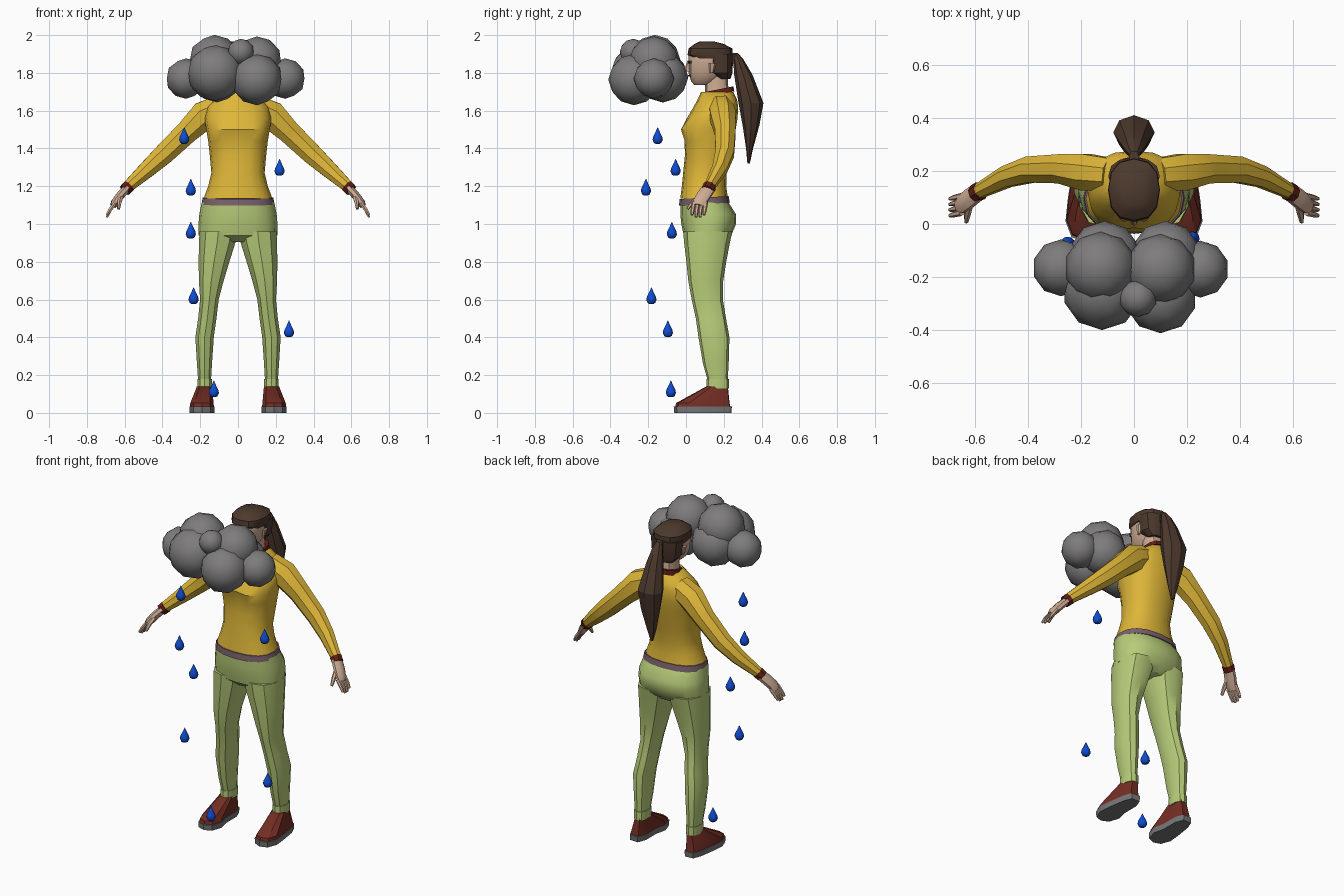
import bpy, bmesh, math
from mathutils import Vector


def mat(name, r, g, b):
    lin = [((c / 255 + 0.055) / 1.055) ** 2.4 if c > 10 else c / 255 / 12.92 for c in (r, g, b)]
    m = bpy.data.materials.new(name)
    m.diffuse_color = (*lin, 1)
    return m


CLOUD = mat("cloud_grey", 126, 124, 124)
YELLOW = mat("sweater_yellow", 222, 182, 56)
GREEN = mat("trouser_green", 183, 204, 121)
SKIN = mat("skin", 206, 172, 148)
HAIR = mat("hair_brown", 76, 57, 45)
SHOE = mat("shoe_red", 116, 46, 36)
CUFF = mat("cuff_red", 100, 30, 22)
BELT = mat("belt_mauve", 122, 97, 108)
SOLE = mat("sole_grey", 118, 118, 120)
BLUE = mat("rain_blue", 16, 76, 208)


def finish(name, bm, material, angle=35):
    bmesh.ops.recalc_face_normals(bm, faces=bm.faces)
    me = bpy.data.meshes.new(name)
    bm.to_mesh(me)
    bm.free()
    me.materials.append(material)
    ob = bpy.data.objects.new(name, me)
    bpy.context.collection.objects.link(ob)
    bpy.ops.object.select_all(action='DESELECT')
    ob.select_set(True)
    bpy.context.view_layer.objects.active = ob
    if angle:
        bpy.ops.object.shade_smooth_by_angle(angle=math.radians(angle))
    return ob


def loft(name, rings, material, side=1, angle=35):
    """Skin a stack of equal-length rings and cap both ends."""
    bm = bmesh.new()
    vs = [[bm.verts.new((p[0] * side, p[1], p[2])) for p in r] for r in rings]
    n = len(rings[0])
    for a, b in zip(vs, vs[1:]):
        for i in range(n):
            j = (i + 1) % n
            bm.faces.new((a[i], a[j], b[j], b[i]))
    bm.faces.new(vs[0])
    bm.faces.new(vs[-1])
    return finish(name, bm, material, angle)


def ring(z, x0, x1, y0, y1, n=12, p=0.85, tilt=0.0):
    """Horizontal rounded ring filling the given x and y extents."""
    cx, cy, hx, hy = (x0 + x1) / 2, (y0 + y1) / 2, (x1 - x0) / 2, (y1 - y0) / 2
    out = []
    for i in range(n):
        a = 2 * math.pi * i / n
        s, c = math.sin(a), math.cos(a)
        dy = -hy * math.copysign(abs(c) ** p, c)
        out.append(Vector((cx + hx * math.copysign(abs(s) ** p, s), cy + dy, z + tilt * dy)))
    return out


def sym(rows, **k):
    return [ring(z, -h, h, y0, y1, **k) for z, h, y0, y1 in rows]


def tube(name, pts, material, side=1, n=8, flat=1.0):
    """Tube through (x, y, z, radius) points; flat scales the y thickness."""
    P = [Vector(p[:3]) for p in pts]
    rings = []
    for i, p in enumerate(P):
        d = (P[min(i + 1, len(P) - 1)] - P[max(i - 1, 0)]).normalized()
        u = d.cross(Vector((0, 1, 0))).normalized()
        w = u.cross(d)
        r = pts[i][3]
        rings.append([p + u * r * math.cos(t) + w * r * flat * math.sin(t)
                      for t in (2 * math.pi * (k + .5) / n for k in range(n))])
    return loft(name, rings, material, side)


# Storm cloud: overlapping balls (x, y, z, radius)
for i, (x, y, z, r) in enumerate([
        (-.12, -.25, 1.80, .148), (.10, -.275, 1.765, .135), (-.275, -.165, 1.77, .106),
        (.25, -.17, 1.77, .106), (-.125, -.165, 1.865, .135), (.10, -.17, 1.86, .132),
        (.015, -.28, 1.91, .07), (-.11, -.125, 1.78, .135), (.12, -.12, 1.775, .13)]):
    bm = bmesh.new()
    bmesh.ops.create_icosphere(bm, subdivisions=2, radius=r * 1.01)
    bmesh.ops.translate(bm, verts=bm.verts, vec=(x, y, z))
    finish(f"cloud_puff_{i}", bm, CLOUD, 60)

# Raindrops
for i, (x, y, z) in enumerate([
        (-.285, -.15, 1.468), (.22, -.055, 1.30), (-.25, -.212, 1.195), (-.25, -.075, .967),
        (-.235, -.183, .62), (.27, -.096, .445), (-.128, -.08, .127)]):
    prof = [(-.044, .010), (-.038, .020), (-.022, .027), (-.006, .024), (.016, .013), (.044, .001)]
    loft(f"raindrop_{i}", [ring(z + dz, x - r, x + r, y - r, y + r, p=1) for dz, r in prof], BLUE, angle=50)

# Hips, belt and sweater body: (z, half width, front y, back y)
loft("hips", sym([(.905, .12, .03, .20), (.94, .208, -.012, .24), (1.0, .209, -.025, .265),
                  (1.05, .205, -.03, .265), (1.115, .192, -.03, .225)], n=16), GREEN)
loft("belt", sym([(1.105, .193, -.037, .232), (1.14, .187, -.034, .226)], n=16, tilt=.06), BELT)
torso = loft("sweater", sym([
    (1.135, .182, -.03, .222), (1.20, .158, -.022, .213), (1.27, .141, -.015, .215),
    (1.36, .149, -.006, .232), (1.44, .158, -.016, .25), (1.50, .168, -.036, .263),
    (1.56, .178, .005, .273), (1.62, .165, .04, .276), (1.66, .125, .062, .27),
    (1.70, .07, .08, .25)], n=16), YELLOW, angle=40)
for v in torso.data.vertices:  # dip between the bust
    if abs(v.co.x) < .02 and v.co.y < .02 and 1.42 < v.co.z < 1.54:
        v.co.y += .022
loft("collar", sym([(1.685, .074, .078, .256), (1.712, .068, .085, .25)], tilt=.2), CUFF)

# Neck, head, nose and eyes
loft("neck", sym([(1.66, .06, .10, .235), (1.74, .052, .10, .222), (1.80, .055, .10, .22)], n=10), SKIN)
loft("head", sym([(1.735, .028, .045, .12), (1.755, .052, .027, .17), (1.80, .074, .014, .21),
                  (1.85, .083, .014, .23), (1.90, .086, .012, .235), (1.94, .07, .03, .22)]), SKIN)
loft("nose", sym([(1.808, .014, -.004, .03), (1.822, .013, -.008, .03), (1.865, .006, .008, .03)], n=6), SKIN, angle=0)
loft("mouth", sym([(1.781, .022, .012, .04), (1.79, .026, .009, .04)], n=8), CUFF)
for s, label in ((1, "left"), (-1, "right")):
    loft(f"{label}_eye", [ring(1.85, .024, .05, .012, .04, n=6), ring(1.863, .02, .052, .008, .04, n=6)], HAIR, s)
    loft(f"{label}_ear", [ring(1.80, .07, .084, .125, .145, n=6), ring(1.85, .075, .096, .12, .16, n=6)], SKIN, s)

# Hair: crown, back of head, tie and ponytail
loft("hair_crown", sym([(1.875, .092, .03, .242), (1.895, .098, .008, .247), (1.93, .096, .014, .245),
                        (1.953, .07, .045, .20), (1.966, .04, .07, .15)]), HAIR)
loft("hair_back", sym([(1.768, .055, .17, .235), (1.80, .088, .125, .246), (1.90, .097, .11, .25)]), HAIR)
loft("hair_tie", sym([(1.85, .02, .235, .278), (1.905, .02, .235, .272)], n=8), HAIR)
loft("ponytail", sym([(1.905, .016, .25, .275), (1.87, .032, .25, .305), (1.79, .05, .255, .352),
                      (1.64, .078, .278, .41), (1.52, .062, .30, .388), (1.40, .034, .318, .355),
                      (1.32, .008, .325, .338)], n=8, p=1), HAIR, angle=20)

# Limbs, built for each side
OUTLINE = [(0, -.065), (.045, -.05), (.068, .01), (.06, .09), (.045, .19), (.025, .24), (-.03, .243),
           (-.05, .19), (-.05, .09), (-.066, .02), (-.045, -.045)]
for s, label in ((1, "left"), (-1, "right")):
    # Trouser leg: z, inner x, outer x, front y, back y
    loft(f"{label}_trouser_leg", [ring(*r, n=10) for r in [
        (.16, .142, .212, .118, .22), (.26, .136, .219, .09, .226), (.40, .126, .228, .066, .23),
        (.50, .112, .213, .052, .212), (.60, .10, .203, .03, .195), (.70, .073, .21, .012, .197),
        (.80, .042, .212, .002, .213), (.90, .01, .211, -.01, .232), (.96, .0, .208, -.015, .245)]], GREEN, s)
    loft(f"{label}_trouser_cuff", [ring(z, .137, .217, .108, .228, n=10) for z in (.128, .18)], GREEN, s)

    # Shoe: upper tapering to the ankle over a flat sole
    def foot(z, k):
        return [(.19 + x * k, .09 + (y - .09) * k, z) for x, y in OUTLINE]
    ankle = [(.177 + x * .6, .165 + (y - .09) * .37, .14) for x, y in OUTLINE]
    loft(f"{label}_sole", [foot(0, .98), foot(.034, 1)], SOLE, s)
    loft(f"{label}_shoe", [foot(.03, .95), foot(.052, .92), ankle], SHOE, s, 30)

    # Sleeve, wrist cuff and hand
    tube(f"{label}_sleeve", [(.09, .185, 1.615, .075), (.18, .195, 1.575, .082), (.27, .208, 1.487, .066),
                             (.39, .205, 1.372, .059), (.48, .178, 1.29, .048),
                             (.595, .118, 1.187, .031)], YELLOW, s, flat=.9)
    tube(f"{label}_wrist_cuff", [(.578, .126, 1.20, .036), (.6, .114, 1.178, .034)], CUFF, s)
    tube(f"{label}_palm", [(.592, .118, 1.185, .023), (.622, .095, 1.152, .024), (.65, .072, 1.115, .023),
                           (.662, .066, 1.096, .017)], SKIN, s, flat=1.6)
    for k in range(4):
        y = .036 + k * .021
        tip = 1.036 + (.012 if k in (0, 3) else 0)
        tube(f"{label}_finger_{k}", [(.65, y + .006, 1.112, .012), (.677, y, 1.075, .011),
                                     (.694, y - .004, tip, .007)], SKIN, s, n=6)
    tube(f"{label}_thumb", [(.618, .08, 1.15, .015), (.628, .035, 1.115, .013),
                            (.632, .008, 1.08, .008)], SKIN, s, n=6)
